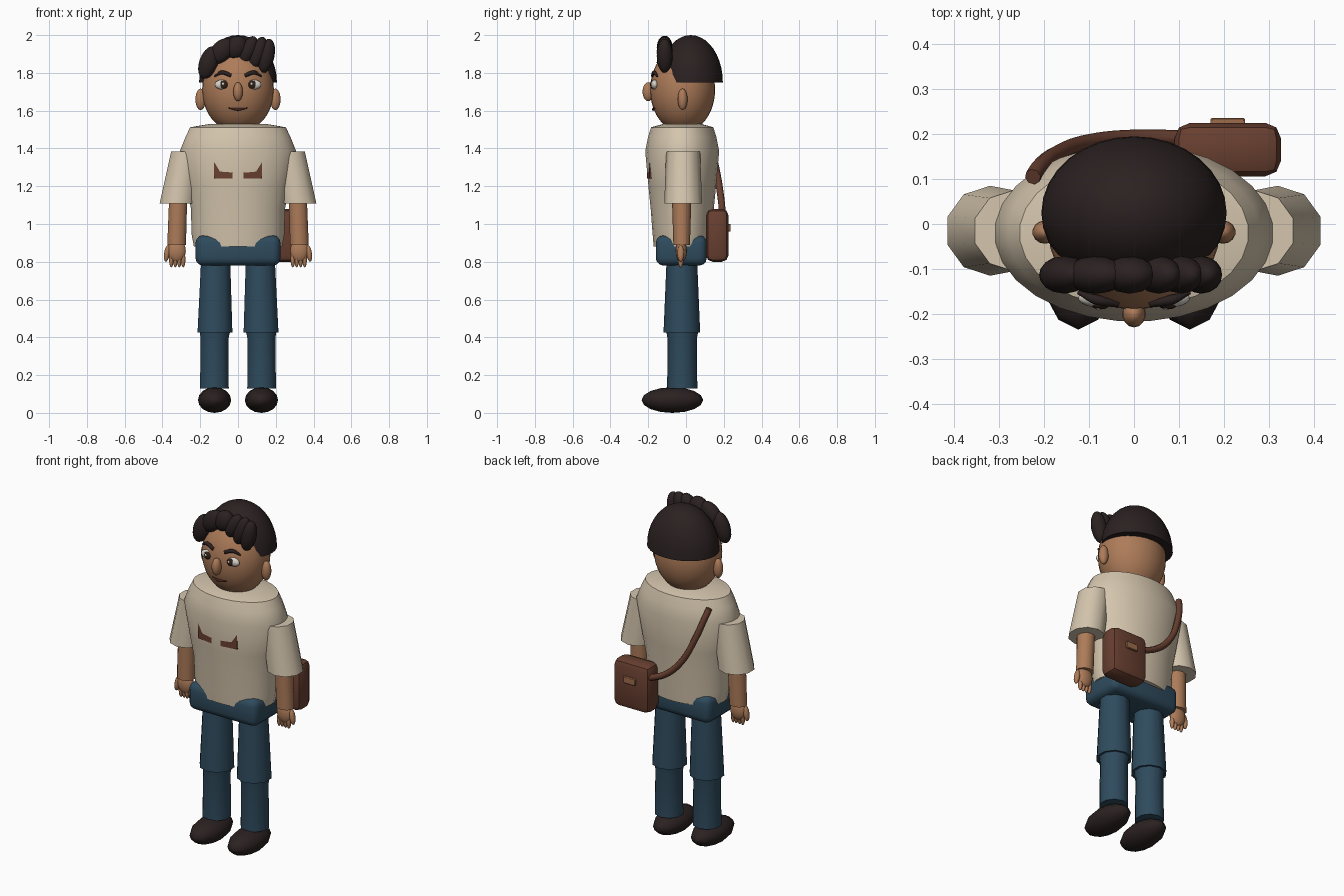
import bpy, bmesh, math
from mathutils import Vector

if "Cube" in bpy.data.objects:
    bpy.data.objects.remove(bpy.data.objects["Cube"])


def material(name, rgb):
    m = bpy.data.materials.new(name)
    m.diffuse_color = (*rgb, 1)
    m.use_nodes = True
    m.node_tree.nodes["Principled BSDF"].inputs["Base Color"].default_value = m.diffuse_color
    return m


SKIN = material("skin", (0.42, 0.20, 0.10))
SHIRT = material("cream_cloth", (0.66, 0.56, 0.42))
DENIM = material("navy_denim", (0.028, 0.070, 0.11))
HAIR = material("dark_brown", (0.024, 0.015, 0.015))
LEATHER = material("brown_leather", (0.14, 0.05, 0.03))
WHITE = material("eye_white", (0.68, 0.64, 0.58))
IRIS = material("iris_brown", (0.03, 0.016, 0.01))
LIP = material("lip_brown", (0.06, 0.02, 0.015))
TAN = material("tan_leather", (0.34, 0.15, 0.07))


def finish(ob, name, mat, angle=40):
    ob.name = name
    ob.data.materials.clear()
    ob.data.materials.append(mat)
    bpy.ops.object.select_all(action='DESELECT')
    ob.select_set(True)
    bpy.context.view_layer.objects.active = ob
    bpy.ops.object.shade_smooth_by_angle(angle=math.radians(angle))
    return ob


def mesh_object(bm, name, mat, angle=40):
    bmesh.ops.recalc_face_normals(bm, faces=bm.faces)
    me = bpy.data.meshes.new(name)
    bm.to_mesh(me)
    bm.free()
    ob = bpy.data.objects.new(name, me)
    bpy.context.collection.objects.link(ob)
    return finish(ob, name, mat, angle)


def ellipsoid(name, mat, loc, radii, seg=20, rings=12, tilt=0, angle=60):
    bpy.ops.mesh.primitive_uv_sphere_add(segments=seg, ring_count=rings, radius=1,
                                         location=loc, rotation=(0, tilt, 0))
    ob = bpy.context.object
    ob.scale = radii
    return finish(ob, name, mat, angle)


def loft(name, mat, rings, seg, angle=40):
    """Stack of horizontal ellipses (x, y, z, rx, ry), capped, with a flat facing sideways."""
    bm = bmesh.new()
    loops = []
    for x, y, z, rx, ry in rings:
        angs = [(i + 0.5) * math.tau / seg for i in range(seg)]
        loops.append([bm.verts.new((x + rx * math.cos(a), y + ry * math.sin(a), z)) for a in angs])
    for a, b in zip(loops, loops[1:]):
        for i in range(seg):
            j = (i + 1) % seg
            bm.faces.new((a[i], a[j], b[j], b[i]))
    bm.faces.new(loops[0])
    bm.faces.new(loops[-1])
    return mesh_object(bm, name, mat, angle)


def box(name, mat, lo, hi, bevel=0, segments=3):
    lo, hi = Vector(lo), Vector(hi)
    bpy.ops.mesh.primitive_cube_add(size=1, location=(lo + hi) / 2)
    ob = bpy.context.object
    ob.scale = hi - lo
    bpy.ops.object.transform_apply(location=False, rotation=False, scale=True)
    if bevel:
        mod = ob.modifiers.new("round", 'BEVEL')
        mod.width, mod.segments = bevel, segments
        bpy.ops.object.modifier_apply(modifier="round")
    return finish(ob, name, mat)


def tube(name, mat, points, radius, taper=None):
    cu = bpy.data.curves.new(name, 'CURVE')
    cu.dimensions = '3D'
    cu.bevel_depth, cu.bevel_resolution, cu.use_fill_caps = radius, 2, True
    sp = cu.splines.new('BEZIER')
    sp.resolution_u = 6
    sp.bezier_points.add(len(points) - 1)
    for k, (bp, p) in enumerate(zip(sp.bezier_points, points)):
        bp.co = p
        bp.radius = taper[k] if taper else 1
        bp.handle_left_type = bp.handle_right_type = 'AUTO'
    ob = bpy.data.objects.new(name, cu)
    bpy.context.collection.objects.link(ob)
    bpy.ops.object.select_all(action='DESELECT')
    ob.select_set(True)
    bpy.context.view_layer.objects.active = ob
    bpy.ops.object.convert(target='MESH')
    return finish(bpy.context.object, name, mat, 60)


# Shirt body and hips
shirt_profile = [(0.88, 0.235, 0.152), (0.95, 0.248, 0.158), (1.08, 0.25, 0.168), (1.20, 0.275, 0.180),
                 (1.385, 0.31, 0.197), (1.46, 0.28, 0.182), (1.512, 0.255, 0.166), (1.53, 0.15, 0.10)]
loft("shirt", SHIRT, [(0, -0.02, z, rx, ry) for z, rx, ry in shirt_profile], 28, 50)
box("hips", DENIM, (-0.225, -0.16, 0.78), (0.225, 0.11, 0.94), 0.04)

# Head, nose and mouth
ellipsoid("head", SKIN, (0, -0.018, 1.711), (0.19, 0.172, 0.227), 32, 20)
ellipsoid("nose", SKIN, (0, -0.20, 1.70), (0.026, 0.03, 0.05), 14, 10)
tube("mouth", LIP, [(-0.05, -0.164, 1.614), (0, -0.173, 1.607), (0.05, -0.164, 1.614)],
     0.008, [0.4, 1, 0.4])

# Hair cap: upper half of an ellipsoid, closed underneath
bm = bmesh.new()
bmesh.ops.create_uvsphere(bm, u_segments=32, v_segments=20, radius=1)
cut = bmesh.ops.bisect_plane(bm, geom=bm.verts[:] + bm.edges[:] + bm.faces[:], plane_co=(0, 0, 0),
                             plane_no=(0, 0, -1), clear_outer=True)
bmesh.ops.holes_fill(bm, edges=[e for e in bm.edges if e.is_boundary])
for v in bm.verts:
    v.co = (v.co.x * 0.206, v.co.y * 0.17 + 0.025, v.co.z * 0.25 + 1.75)
mesh_object(bm, "hair_cap", HAIR, 50)

# Front locks: x, z, rx, rz, tilt in degrees
locks = [(-0.155, 1.855, 0.05, 0.09, 20), (-0.085, 1.915, 0.055, 0.08, 45),
         (-0.01, 1.935, 0.055, 0.065, 35), (0.055, 1.92, 0.042, 0.08, 25),
         (0.105, 1.905, 0.042, 0.09, 20), (0.15, 1.89, 0.043, 0.092, 12)]
for i, (x, z, rx, rz, tilt) in enumerate(locks):
    ellipsoid(f"hair_lock_{i + 1}", HAIR, (x, -0.113, z), (rx, 0.042, rz), 16, 10, math.radians(tilt))

for s, side in ((-1, "left"), (1, "right")):
    # Face details
    ellipsoid(f"{side}_ear", SKIN, (s * 0.198, -0.018, 1.66), (0.028, 0.026, 0.057), 14, 10)
    ellipsoid(f"{side}_eye", WHITE, (s * 0.082, -0.165, 1.738), (0.042, 0.02, 0.026), 18, 12)
    ellipsoid(f"{side}_iris", IRIS, (s * 0.075, -0.179, 1.738), (0.021, 0.011, 0.022), 14, 8)
    ellipsoid(f"{side}_eye_glint", WHITE, (s * 0.075 - 0.004, -0.188, 1.742), (0.007, 0.004, 0.007), 8, 6)
    tube(f"{side}_eyebrow", HAIR, [(s * 0.036, -0.176, 1.785), (s * 0.085, -0.168, 1.802),
                                   (s * 0.124, -0.152, 1.782)], 0.011, [0.9, 1, 0.4])

    # Arm: sleeve, forearm, hand
    loft(f"{side}_sleeve", SHIRT, [(s * 0.32, -0.015, 1.108, 0.1, 0.1),
                                   (s * 0.268, -0.015, 1.385, 0.09, 0.09)], 10)
    loft(f"{side}_forearm", SKIN, [(s * 0.325, -0.023, 0.89, 0.052, 0.044),
                                   (s * 0.316, -0.023, 1.16, 0.05, 0.052)], 10)
    ellipsoid(f"{side}_palm", SKIN, (s * 0.325, -0.025, 0.858), (0.05, 0.03, 0.062), 14, 10)
    ellipsoid(f"{side}_thumb", SKIN, (s * 0.376, -0.028, 0.845), (0.016, 0.018, 0.045), 10, 8, s * -0.15)
    for k in range(4):
        ellipsoid(f"{side}_finger_{k + 1}", SKIN, (s * (0.29 + 0.021 * k), -0.028, 0.812),
                  (0.012, 0.015, 0.043), 8, 6)

    # Leg: thigh, shin, shoe
    loft(f"{side}_thigh", DENIM, [(s * 0.122, -0.022, 0.425, 0.097, 0.097),
                                  (s * 0.118, -0.022, 0.83, 0.08, 0.08)], 10)
    loft(f"{side}_shin", DENIM, [(s * 0.125, -0.02, 0.13, 0.08, 0.08),
                                 (s * 0.124, -0.02, 0.39, 0.077, 0.077),
                                 (s * 0.122, -0.02, 0.44, 0.086, 0.086)], 10)
    ellipsoid(f"{side}_shoe", HAIR, (s * 0.124, -0.072, 0.068), (0.088, 0.163, 0.068), 12, 8)

    # Chest pocket with a slanted inner corner
    bm = bmesh.new()
    outline = [(0.127, 1.24), (0.127, 1.335), (0.085, 1.335), (0.03, 1.302), (0.03, 1.24)]
    face = bm.faces.new([bm.verts.new((s * x, -0.21 + 0.14 * x, z)) for x, z in outline])
    ext = bmesh.ops.extrude_face_region(bm, geom=[face])
    bmesh.ops.translate(bm, vec=(0, 0.03, 0),
                        verts=[g for g in ext["geom"] if isinstance(g, bmesh.types.BMVert)])
    mesh_object(bm, f"{side}_pocket", LEATHER)

# Shoulder bag with clasp and strap across the back
box("bag", LEATHER, (0.09, 0.106, 0.80), (0.327, 0.225, 1.08), 0.035, 2)
box("bag_clasp", TAN, (0.17, 0.215, 0.96), (0.247, 0.236, 1.0), 0.003, 1)
tube("bag_strap", LEATHER, [(0.13, 0.19, 1.0), (0, 0.192, 1.06), (-0.1, 0.182, 1.16),
                            (-0.17, 0.158, 1.30), (-0.21, 0.127, 1.42), (-0.225, 0.105, 1.475)], 0.018)
